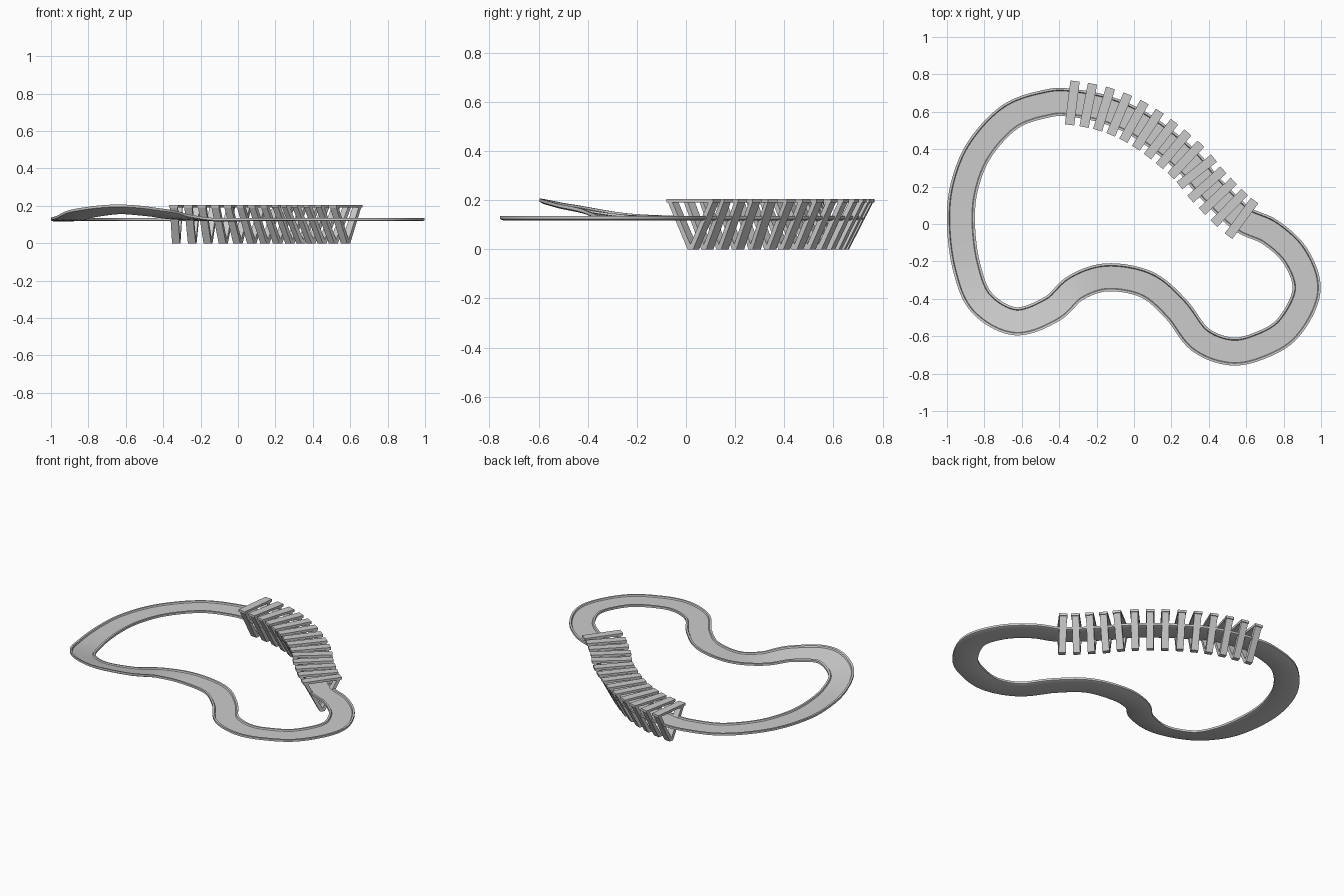
import bpy, bmesh, math
from mathutils import Vector

if "Cube" in bpy.data.objects:
    bpy.data.objects.remove(bpy.data.objects["Cube"])

# Centre line, clockwise from above: x, y, height, bank slope (outer side up)
B = 0.127
PATH = [
    (-0.925, 0.00, B, 0), (-0.907, 0.20, B, 0), (-0.825, 0.40, B, 0),
    (-0.66, 0.575, B, 0), (-0.46, 0.645, B, 0), (-0.33, 0.647, B, 0),
    (-0.13, 0.605, B, 0), (0.065, 0.51, B, 0), (0.28, 0.34, B, 0),
    (0.40, 0.20, B, 0), (0.575, 0.03, B, 0), (0.73, -0.045, B, 0),
    (0.865, -0.175, B, 0), (0.922, -0.36, B, 0), (0.82, -0.56, B, 0),
    (0.66, -0.655, B, 0), (0.51, -0.68, B, 0), (0.35, -0.615, B, 0),
    (0.225, -0.455, B, 0), (0.07, -0.325, B, 0), (-0.14, -0.285, B, 0),
    (-0.31, -0.34, 0.141, 0.08), (-0.44, -0.455, 0.163, 0.17),
    (-0.635, -0.52, 0.18, 0.24), (-0.815, -0.42, 0.16, 0.20),
    (-0.895, -0.23, 0.134, 0.06),
]
FIRST, LAST, SUB = 5, 10, 10


def spline(pts, sub):
    """Closed Catmull-Rom curve through the points."""
    out, n = [], len(pts)
    for i in range(n):
        p0, p1, p2, p3 = (Vector(pts[(i + k) % n]) for k in (-1, 0, 1, 2))
        for s in range(sub):
            t = s / sub
            out.append(0.5 * (2 * p1 + (p2 - p0) * t
                              + (2 * p0 - 5 * p1 + 4 * p2 - p3) * t * t
                              + (3 * p1 - p0 - 3 * p2 + p3) * t ** 3))
    return out


def make_object(name, bm):
    bmesh.ops.recalc_face_normals(bm, faces=bm.faces)
    me = bpy.data.meshes.new(name)
    bm.to_mesh(me)
    bm.free()
    ob = bpy.data.objects.new(name, me)
    bpy.context.collection.objects.link(ob)
    return ob


curve = spline(PATH, SUB)
N = len(curve)


def frame_at(i):
    """Horizontal tangent and outward normal at a curve sample."""
    d = curve[(i + 1) % N] - curve[i - 1]
    t = Vector((d.x, d.y, 0)).normalized()
    return t, Vector((-t.y, t.x, 0))


# Track: shallow channel with raised lips swept round the loop
W = 0.075
PROFILE = [(-W, -0.004), (-W, 0.009), (-W + 0.012, 0.009), (-W + 0.016, 0.001),
           (W - 0.016, 0.001), (W - 0.012, 0.009), (W, 0.009), (W, -0.004),
           (W - 0.012, -0.009), (-W + 0.012, -0.009)]
bm = bmesh.new()
rings = []
for i, c in enumerate(curve):
    t, n = frame_at(i)
    rings.append([bm.verts.new(Vector((c[0], c[1], c[2] + h + c[3] * w)) + n * w)
                  for w, h in PROFILE])
for i in range(N):
    a, b = rings[i], rings[(i + 1) % N]
    for k in range(len(PROFILE)):
        m = (k + 1) % len(PROFILE)
        bm.faces.new((a[k], a[m], b[m], b[k]))
track = make_object("track", bm)
bpy.context.view_layer.objects.active = track
track.select_set(True)
bpy.ops.object.shade_smooth_by_angle(angle=math.radians(30))


def prism(bm, c, t, n, outline, depth):
    """Extrude an outline in the cross-track plane along the track."""
    sides = [[bm.verts.new(c + n * u + Vector((0, 0, z)) + t * (s * depth / 2))
              for u, z in outline] for s in (-1, 1)]
    bm.faces.new(sides[0])
    bm.faces.new(sides[1][::-1])
    for k in range(len(outline)):
        m = (k + 1) % len(outline)
        bm.faces.new((sides[0][k], sides[0][m], sides[1][m], sides[1][k]))


# Support frames: inverted triangles evenly spaced along one stretch
COUNT = 14
span = range(FIRST * SUB, LAST * SUB + 1)
dist = [0.0]
for i in span[1:]:
    dist.append(dist[-1] + (curve[i] - curve[i - 1]).length)
for k in range(COUNT):
    goal = dist[-1] * k / (COUNT - 1)
    j = next((q for q in range(len(dist) - 1) if dist[q + 1] >= goal), len(dist) - 2)
    f = (goal - dist[j]) / (dist[j + 1] - dist[j])
    p = curve[span[j]].lerp(curve[span[j + 1]], min(f, 1))
    t, n = frame_at(span[j] + round(f))
    c = Vector((p[0], p[1], 0))
    bm = bmesh.new()
    prism(bm, c, t, n, [(-0.118, 0.19), (0.118, 0.19), (0.118, 0.205), (-0.118, 0.205)], 0.05)
    for s in (-1, 1):
        prism(bm, c, t, n, [(0, 0), (s * 0.014, 0), (s * 0.112, 0.19),
                            (s * 0.09, 0.19), (0, 0.02)], 0.042)
    make_object(f"support_frame_{k + 1}", bm)
